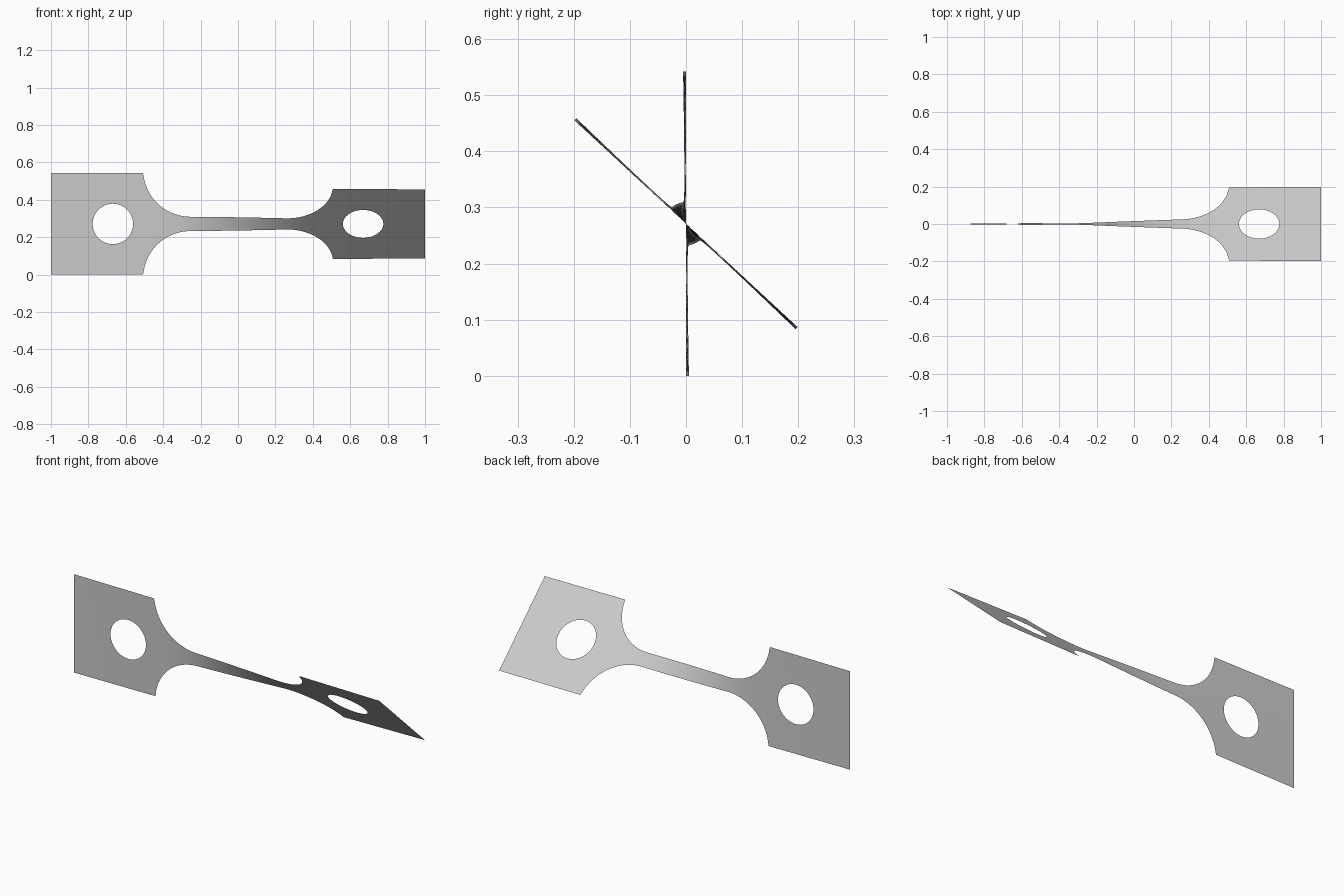
import bpy
import bmesh
from math import sin, cos, pi, radians, sqrt
from mathutils import Matrix

cube = bpy.data.objects.get("Cube")
if cube:
    bpy.data.objects.remove(cube, do_unlink=True)

HALF_LENGTH, HALF_WIDTH = 1.0, 0.271
NECK, NECK_END, SHOULDER = 0.0385, 0.255, 0.508
FILLET = 0.252
HOLE_X, HOLE_R = 0.669, 0.108
TWIST = radians(47.2)
STATIONS = 160

material = bpy.data.materials.new("plain grey")
material.use_nodes = True
grey = (0.6, 0.6, 0.6, 1)
material.diffuse_color = grey
material.node_tree.nodes["Principled BSDF"].inputs["Base Color"].default_value = grey


def half_width(x):
    """Half the strip width at a distance x along its length."""
    x = abs(x)
    if x > SHOULDER:
        return HALF_WIDTH
    d = min(max(x - NECK_END, 0), FILLET)
    return NECK + FILLET - sqrt(FILLET ** 2 - d ** 2)


# Twist angles: narrow parts turn more than wide ones
step = 2 * HALF_LENGTH / STATIONS
angles = [0.0]
for i in range(STATIONS):
    x = -HALF_LENGTH + (i + 0.5) * step
    angles.append(angles[-1] + half_width(x) ** -1.7)
angles = [a * TWIST / angles[-1] for a in angles]


def twist_at(x):
    t = min(max((x + HALF_LENGTH) / step, 0), STATIONS - 0.001)
    i = int(t)
    return angles[i] + (angles[i + 1] - angles[i]) * (t - i)


bm = bmesh.new()


def add_loop(points):
    verts = [bm.verts.new((x, 0, z)) for x, z in points]
    for a, b in zip(verts, verts[1:] + verts[:1]):
        bm.edges.new((a, b))


# Outline: one quarter, mirrored to the other three
quarter = []
for i in range(25):
    a = pi / 2 * i / 24
    quarter.append((NECK_END + FILLET * sin(a), NECK + FILLET * (1 - cos(a))))
quarter = [p for p in quarter if p[1] < HALF_WIDTH]
quarter += [(SHOULDER, HALF_WIDTH), (HALF_LENGTH, HALF_WIDTH)]
right_side = quarter + [(x, -z) for x, z in reversed(quarter)]
add_loop(right_side + [(-x, z) for x, z in reversed(right_side)])

# Round holes in both end plates
for side in (-1, 1):
    add_loop([(side * HOLE_X + HOLE_R * cos(2 * pi * i / 64),
               HOLE_R * sin(2 * pi * i / 64)) for i in range(64)])
bmesh.ops.triangle_fill(bm, use_beauty=True, edges=bm.edges[:], normal=(0, -1, 0))

# Cross cuts so that the sheet can twist
for i in range(1, STATIONS, 2):
    bmesh.ops.bisect_plane(bm, geom=bm.verts[:] + bm.edges[:] + bm.faces[:], dist=1e-5,
                           plane_co=(-HALF_LENGTH + i * step, 0, 0), plane_no=(1, 0, 0))

# Face the front, then twist about the long axis
for face in bm.faces:
    face.normal_update()
    if face.normal.y > 0:
        face.normal_flip()
for v in bm.verts:
    v.co = Matrix.Rotation(twist_at(v.co.x), 3, "X") @ v.co
    v.co.z += HALF_WIDTH

mesh = bpy.data.meshes.new("twisted_strip")
bm.to_mesh(mesh)
bm.free()
mesh.materials.append(material)
strip = bpy.data.objects.new("twisted_strip", mesh)
bpy.context.collection.objects.link(strip)
bpy.context.view_layer.objects.active = strip
strip.select_set(True)
bpy.ops.object.shade_smooth_by_angle()
